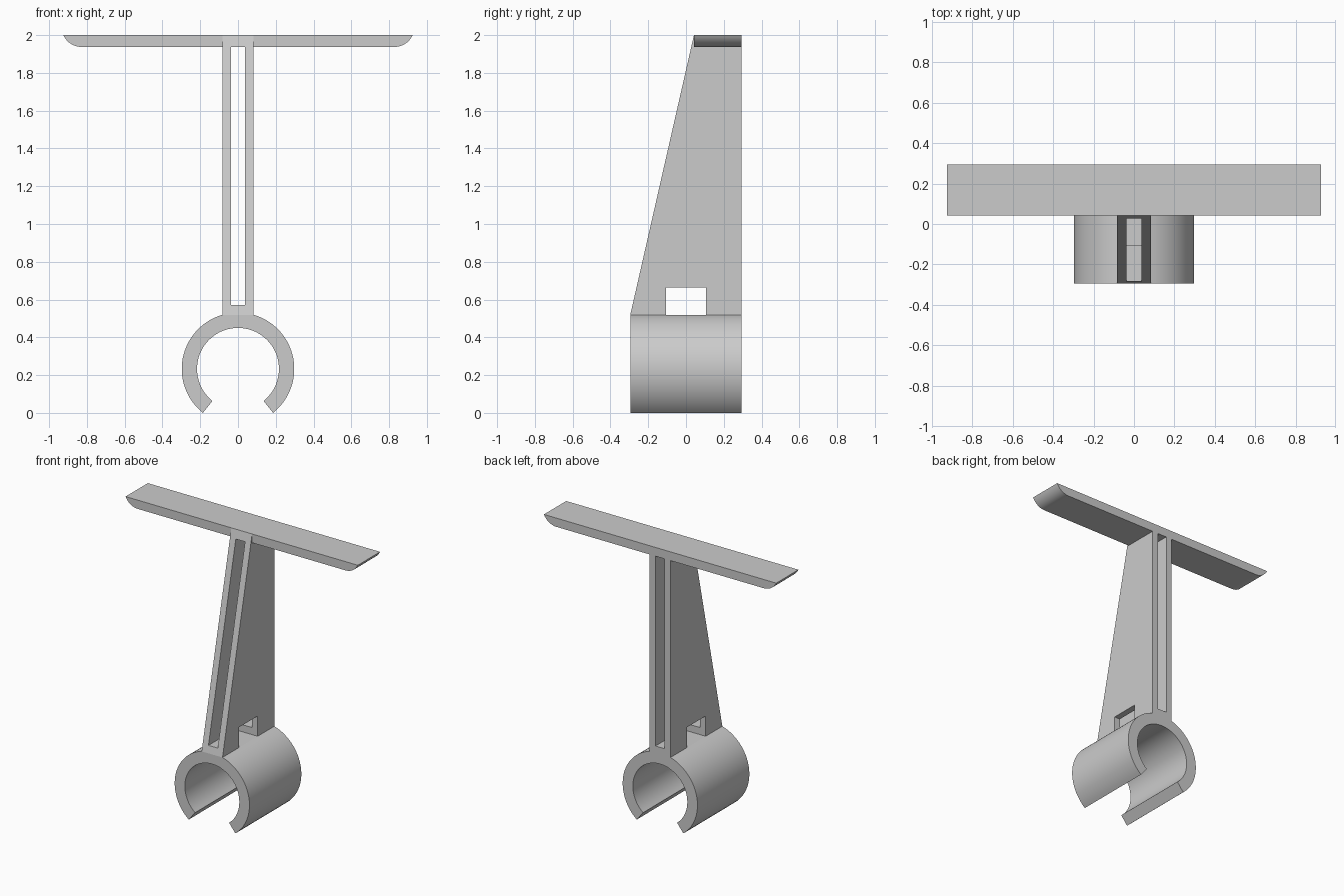
import bpy, bmesh
from math import sin, cos, asin, atan2, radians, pi

cube = bpy.data.objects.get("Cube")
if cube:
    bpy.data.objects.remove(cube, do_unlink=True)

grey = bpy.data.materials.new("light_grey")
grey.use_nodes = True
COLOUR = (0.6, 0.6, 0.6, 1)
grey.diffuse_color = COLOUR
grey.node_tree.nodes["Principled BSDF"].inputs["Base Color"].default_value = COLOUR


def prism(name, outline, axis, lo, hi, smooth=False):
    """Extrude an outline along x (points are y, z) or along y (points are x, z)."""
    bm = bmesh.new()
    place = (lambda a, b: (lo, a, b)) if axis == "x" else (lambda a, b: (a, lo, b))
    face = bm.faces.new([bm.verts.new(place(a, b)) for a, b in outline])
    new = bmesh.ops.extrude_face_region(bm, geom=[face])["geom"]
    shift = (hi - lo, 0, 0) if axis == "x" else (0, hi - lo, 0)
    bmesh.ops.translate(bm, vec=shift, verts=[v for v in new if isinstance(v, bmesh.types.BMVert)])
    bmesh.ops.recalc_face_normals(bm, faces=bm.faces)
    mesh = bpy.data.meshes.new(name)
    bm.to_mesh(mesh)
    bm.free()
    mesh.materials.append(grey)
    obj = bpy.data.objects.new(name, mesh)
    bpy.context.collection.objects.link(obj)
    if smooth:
        bpy.ops.object.select_all(action="DESELECT")
        obj.select_set(True)
        bpy.context.view_layer.objects.active = obj
        bpy.ops.object.shade_smooth_by_angle(angle=radians(12))
    return obj


def arc(cx, cz, r, start, end, steps):
    angles = [start + (end - start) * i / steps for i in range(steps + 1)]
    return [(cx + r * cos(t), cz + r * sin(t)) for t in angles]


def mirrored(points):
    return points + [(-x, z) for x, z in reversed(points)]


DEPTH = 0.295            # half depth of clip and stem
STEM, SLOT = 0.083, 0.037  # half widths of stem and of its slot
TOP, BAR_Z, BAR_Y = 2.0, 1.937, 0.042
CLIP_Z, OUTER, INNER = 0.233, 0.298, 0.217

# Open clip ring, with a flat seat on top for the stem
tip = -pi / 2 + radians(38.6)
seat_angle = pi / 2 - asin(STEM / OUTER)
seat = CLIP_Z + OUTER * sin(seat_angle)
outer = arc(0, CLIP_Z, OUTER, tip, seat_angle, 28)
inner = arc(0, CLIP_Z, INNER, pi - tip, tip, 56)
prism("clip_ring", mirrored(outer) + inner, "y", -DEPTH, DEPTH, True)


def slant(z):
    """Depth of the sloping front edge of the stem at a height."""
    return -DEPTH + (BAR_Y + DEPTH) * (z - seat) / (TOP - seat)


# Two stem plates, each with a rectangular notch at the foot
NOTCH, NOTCH_Z, FLOOR_Z = 0.105, 0.665, 0.57
plate = [(slant(seat), seat), (-NOTCH, seat), (-NOTCH, NOTCH_Z), (NOTCH, NOTCH_Z),
         (NOTCH, seat), (DEPTH, seat), (DEPTH, BAR_Z), (slant(BAR_Z), BAR_Z)]
prism("left_stem_plate", plate, "x", SLOT, STEM)
prism("right_stem_plate", plate, "x", -STEM, -SLOT)

# Floor blocks closing the slot in front of and behind the notch
prism("front_slot_floor", [(slant(seat), seat), (-NOTCH, seat), (-NOTCH, FLOOR_Z),
                           (slant(FLOOR_Z), FLOOR_Z)], "x", -SLOT, SLOT)
prism("back_slot_floor", [(NOTCH, seat), (DEPTH, seat), (DEPTH, FLOOR_Z),
                          (NOTCH, FLOOR_Z)], "x", -SLOT, SLOT)

# Wedge that carries the slope up to the front edge of the bar
prism("stem_head", [(slant(BAR_Z), BAR_Z), (BAR_Y, BAR_Z), (BAR_Y, TOP)], "x", -STEM, STEM)

# Crossbar with rounded lower ends
HALF, ROUND = 0.925, 0.108
rise = ROUND - (TOP - BAR_Z)
reach = (ROUND ** 2 - rise ** 2) ** 0.5
end = arc(HALF - reach, BAR_Z + ROUND, ROUND, -pi / 2, atan2(-rise, reach), 10)
prism("crossbar", mirrored(end), "y", BAR_Y, DEPTH, True)
